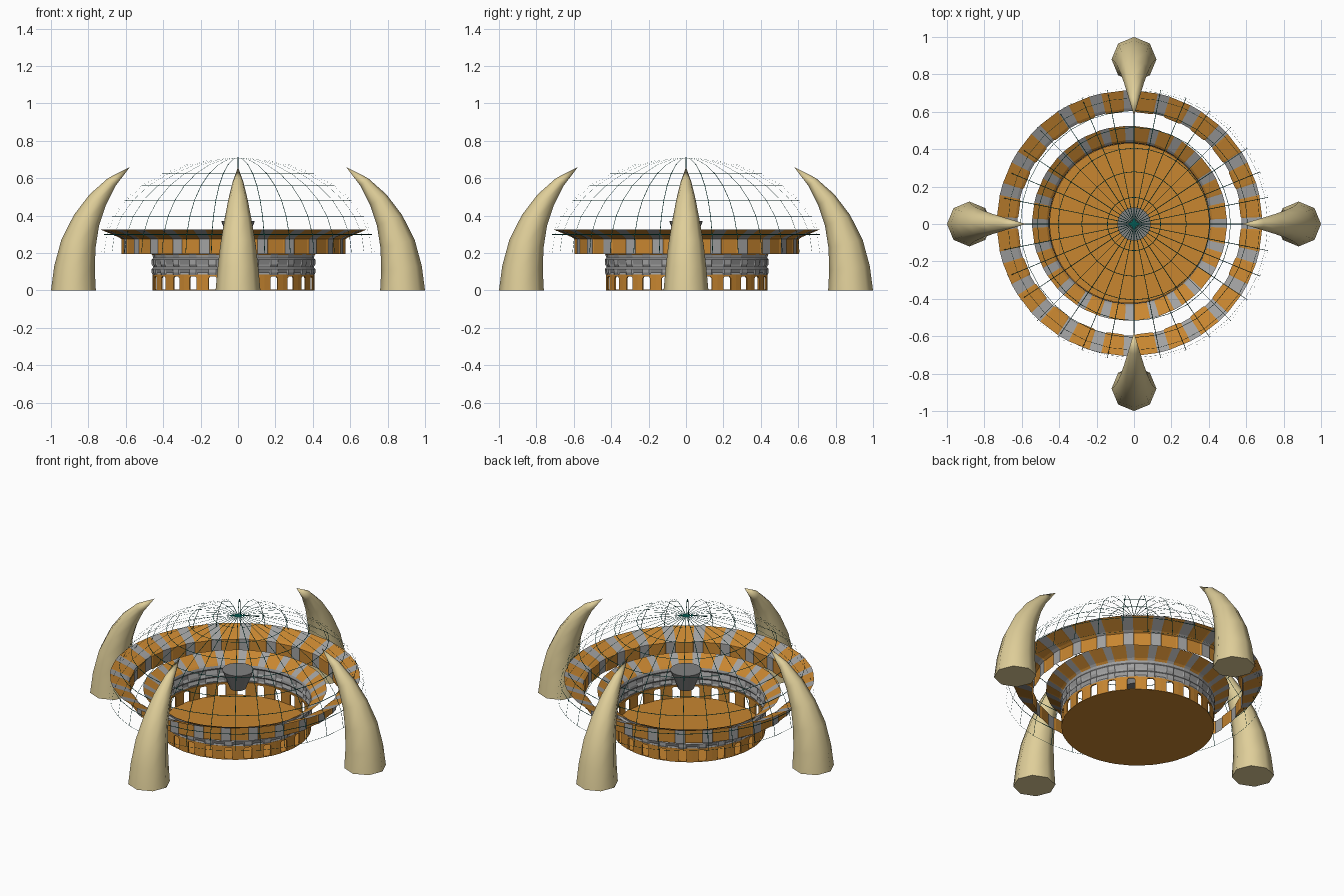
import bpy, bmesh, math
from mathutils import Matrix, Vector

cube = bpy.data.objects.get("Cube")
if cube:
    bpy.data.objects.remove(cube, do_unlink=True)


def material(name, color):
    m = bpy.data.materials.new(name)
    m.use_nodes = True
    m.diffuse_color = (*color, 1)
    m.node_tree.nodes["Principled BSDF"].inputs["Base Color"].default_value = (*color, 1)
    return m


ORANGE = material("orange stone", (0.58, 0.24, 0.03))
GRAY = material("gray stone", (0.36, 0.36, 0.36))
DARK = material("dark gray metal", (0.22, 0.22, 0.22))
IVORY = material("ivory", (0.74, 0.62, 0.32))
TEAL = material("dark teal wire", (0.001, 0.1, 0.082))

BAYS = 24
BAY = 2 * math.pi / BAYS
CENTRE = Vector((-0.024, 0.004, 0))   # middle of the hall


def make(name, bm, mats, location=(0, 0, 0), fix_normals=True):
    if fix_normals:
        bmesh.ops.recalc_face_normals(bm, faces=bm.faces[:])
    mesh = bpy.data.meshes.new(name)
    bm.to_mesh(mesh)
    bm.free()
    for m in mats:
        mesh.materials.append(m)
    ob = bpy.data.objects.new(name, mesh)
    ob.location = location
    bpy.context.collection.objects.link(ob)
    return ob


def polar(r, a, z):
    return Vector((r * math.cos(a), r * math.sin(a), z))


def bay_ring(name, profile, striped):
    """Ring of bays; profile rows are (radius, height, recess of the wide panel)."""
    bm = bmesh.new()
    columns = []
    for bay in range(BAYS):
        for offset, recessed in ((-0.18, 0), (0.18, 0), (0.23, 1), (0.77, 1)):
            a = (bay + offset) * BAY
            columns.append([bm.verts.new(polar(r - recessed * d, a, z))
                            for r, z, d in profile])
    for i, left in enumerate(columns):
        right = columns[(i + 1) % len(columns)]
        for j in range(len(profile) - 1):
            f = bm.faces.new((left[j], right[j], right[j + 1], left[j + 1]))
            f.material_index = 1 if (i % 4 == 0 or not striped) else 0
    return make(name, bm, (ORANGE, GRAY), CENTRE)


# Floating outer ring with flared cornice
bay_ring("outer_ring", [(0.60, 0.195, 0.005), (0.60, 0.275, 0.005),
                        (0.615, 0.285, 0.005), (0.71, 0.325, 0.001)], True)

# Inner hall: flared cornice and moulded frieze
bay_ring("inner_cornice", [(0.435, 0.19, 0.002), (0.445, 0.2, 0.002),
                           (0.521, 0.245, 0.001)], True)
bay_ring("frieze", [(0.433, 0.083, 0), (0.438, 0.095, 0.008), (0.438, 0.115, 0),
                    (0.429, 0.125, 0), (0.438, 0.14, 0.008), (0.438, 0.165, 0),
                    (0.43, 0.175, 0), (0.435, 0.19, 0.002)], False)


# Arcade of piers with nearly square openings
def arcade(name, radius, top):
    bm = bmesh.new()
    spring = 0.066
    arch = ((-0.2, spring), (-0.13, 0.075), (0.13, 0.075), (0.2, spring))
    for bay in range(BAYS):
        def quad(a, za, b, zb, ceiling):
            corners = ((a, za), (b, zb), (b, ceiling), (a, ceiling))
            bm.faces.new([bm.verts.new(polar(radius, (bay + t) * BAY, z)) for t, z in corners])
        for (a, za), (b, zb) in zip(arch, arch[1:]):
            quad(a, za, b, zb, top)
        for a, b in ((0.2, 0.5), (0.5, 0.8)):
            quad(a, 0, b, 0, spring)
            quad(a, spring, b, spring, top)
    bmesh.ops.remove_doubles(bm, verts=bm.verts[:], dist=1e-5)
    ob = make(name, bm, (ORANGE,), CENTRE, False)
    solid = ob.modifiers.new("thickness", "SOLIDIFY")
    solid.thickness = 0.008
    solid.offset = -1


arcade("arcade", 0.433, 0.085)

# Floor disc
bm = bmesh.new()
bmesh.ops.create_cone(bm, cap_ends=True, segments=BAYS * 2, radius1=0.432,
                      radius2=0.432, depth=0.005)
make("floor", bm, (ORANGE,), CENTRE + Vector((0, 0, 0.0025)))

# Dark bowl hanging on the central axis
bm = bmesh.new()
bmesh.ops.create_cone(bm, cap_ends=True, segments=16, radius1=0.045,
                      radius2=0.09, depth=0.115)
make("centre_bowl", bm, (DARK,), (0, 0, 0.314))

# Dome lattice of flat ribbons: inset every panel, then drop the panels
bm = bmesh.new()
bmesh.ops.create_uvsphere(bm, u_segments=32, v_segments=16, radius=1)
bmesh.ops.delete(bm, geom=[v for v in bm.verts if v.co.z < -0.01], context="VERTS")
bmesh.ops.scale(bm, vec=(0.73, 0.73, 0.51), verts=bm.verts[:])
ribbons = set(bmesh.ops.inset_individual(bm, faces=bm.faces[:], thickness=0.0017,
                                         use_even_offset=True)["faces"])
bmesh.ops.delete(bm, geom=[f for f in bm.faces if f not in ribbons], context="FACES")
make("wire_dome", bm, (TEAL,), (0, 0, 0.2), False)


# Curved tusks: octagonal sections along a bending path (x, z, radius)
TUSK = ((0.88, 0, 0.12), (0.874, 0.12, 0.109), (0.853, 0.25, 0.094),
        (0.81, 0.375, 0.073), (0.75, 0.485, 0.052), (0.675, 0.58, 0.029))
TIP = Vector((0.578, 0, 0.66))


def tusk(name, turn):
    bm = bmesh.new()
    path = [Vector((x, 0, z)) for x, z, _ in TUSK] + [TIP]
    rings = []
    for i, (_, _, r) in enumerate(TUSK):
        t = (path[i + 1] - path[i - 1]).normalized() if i else Vector((0, 0, 1))
        out = Vector((t.z, 0, -t.x))
        rings.append([bm.verts.new(path[i] + r * (out * math.cos(k * math.pi / 4)
                      + Vector((0, math.sin(k * math.pi / 4), 0)))) for k in range(8)])
    tip = bm.verts.new(TIP)
    bm.faces.new(rings[0])
    for k in range(8):
        n = (k + 1) % 8
        for low, high in zip(rings, rings[1:]):
            bm.faces.new((low[k], low[n], high[n], high[k]))
        bm.faces.new((rings[-1][k], rings[-1][n], tip))
    bm.transform(Matrix.Rotation(turn, 4, "Z"))
    ob = make(name, bm, (IVORY,))
    bpy.ops.object.select_all(action="DESELECT")
    ob.select_set(True)
    bpy.context.view_layer.objects.active = ob
    bpy.ops.object.shade_smooth_by_angle(angle=math.radians(60))


for i, side in enumerate(("left", "back", "right", "front")):
    tusk(side + "_tusk", i * math.pi / 2)
